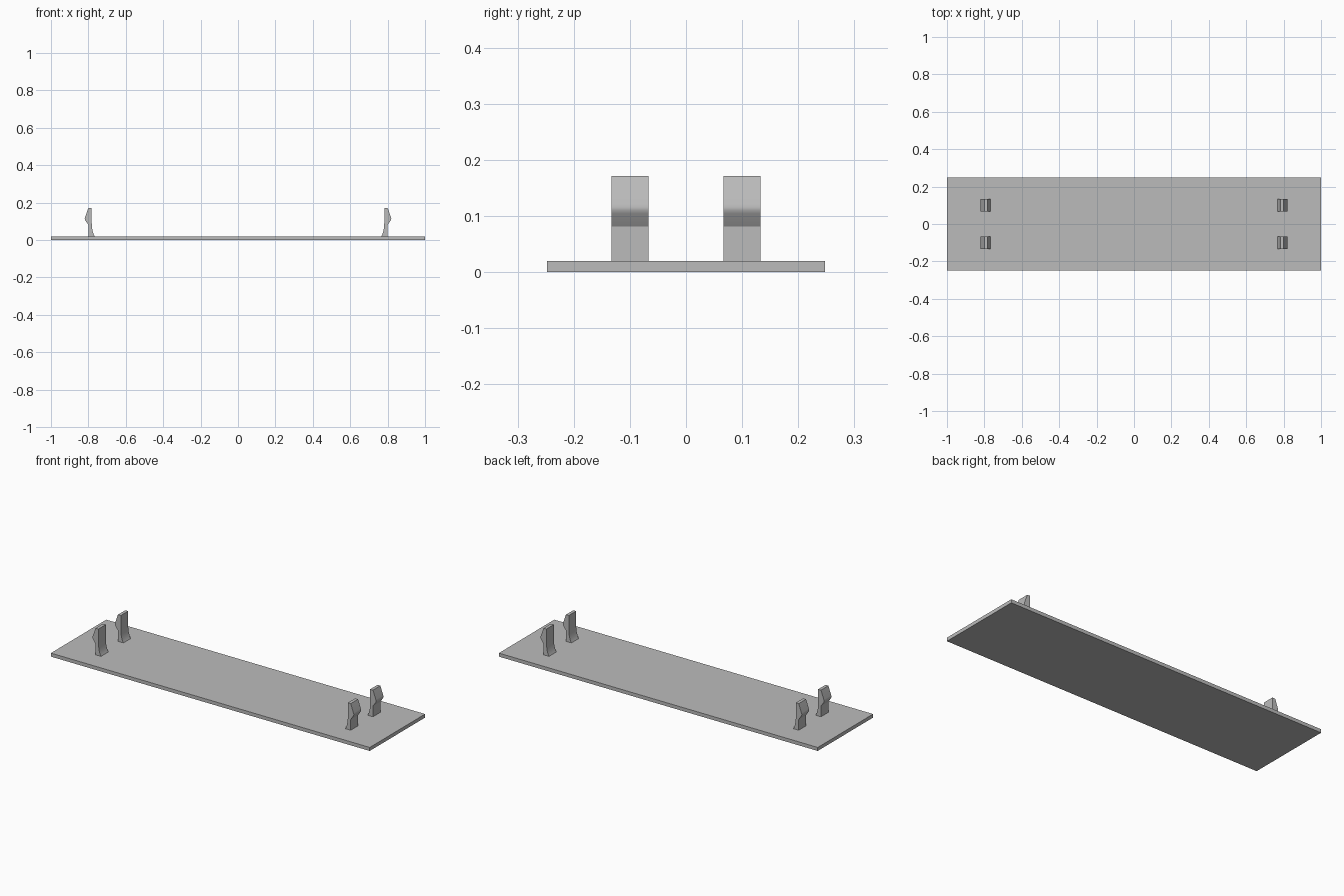
import bpy
import bmesh
from math import sin, cos, radians

cube = bpy.data.objects.get("Cube")
if cube:
    bpy.data.objects.remove(cube, do_unlink=True)

grey = bpy.data.materials.new("plain grey")
grey.use_nodes = True
colour = (0.5, 0.5, 0.5, 1)
grey.diffuse_color = colour
grey.node_tree.nodes["Principled BSDF"].inputs["Base Color"].default_value = colour


def extrude_profile(name, points, y0, y1):
    """Extrude an x-z outline from y0 to y1."""
    bm = bmesh.new()
    face = bm.faces.new([bm.verts.new((x, y0, z)) for x, z in points])
    moved = bmesh.ops.extrude_face_region(bm, geom=[face])["geom"]
    verts = [v for v in moved if isinstance(v, bmesh.types.BMVert)]
    bmesh.ops.translate(bm, verts=verts, vec=(0, y1 - y0, 0))
    bmesh.ops.recalc_face_normals(bm, faces=bm.faces)
    mesh = bpy.data.meshes.new(name)
    bm.to_mesh(mesh)
    bm.free()
    mesh.materials.append(grey)
    obj = bpy.data.objects.new(name, mesh)
    bpy.context.collection.objects.link(obj)
    return obj


# Flat panel
THICK = 0.02
extrude_profile("panel", [(-1, 0), (1, 0), (1, THICK), (-1, THICK)], -0.248, 0.248)

# Snap clip outline: straight outer stem, hooked barb, flat top, flared foot
outline = [(0.80, THICK), (0.80, 0.081), (0.816, 0.104), (0.819, 0.110),
           (0.8195, 0.115), (0.818, 0.121), (0.80, 0.171), (0.782, 0.171)]
STEPS, FLARE, RISE = 8, 0.016, 0.07
for i in range(STEPS + 1):
    a = radians(55) * i / STEPS
    x = 0.782 - FLARE * (1 - cos(a)) / (1 - cos(radians(55)))
    z = THICK + RISE * (1 - sin(a) / sin(radians(55)))
    outline.append((x, z))

# Two clips at each end
for side, end in ((1, "left"), (-1, "right")):
    for y, row in ((-0.1, "front"), (0.1, "back")):
        clip = extrude_profile(f"{end}_{row}_clip", [(side * x, z) for x, z in outline],
                               y - 0.033, y + 0.033)
        bpy.ops.object.select_all(action="DESELECT")
        clip.select_set(True)
        bpy.context.view_layer.objects.active = clip
        bpy.ops.object.shade_smooth_by_angle(angle=radians(25))
